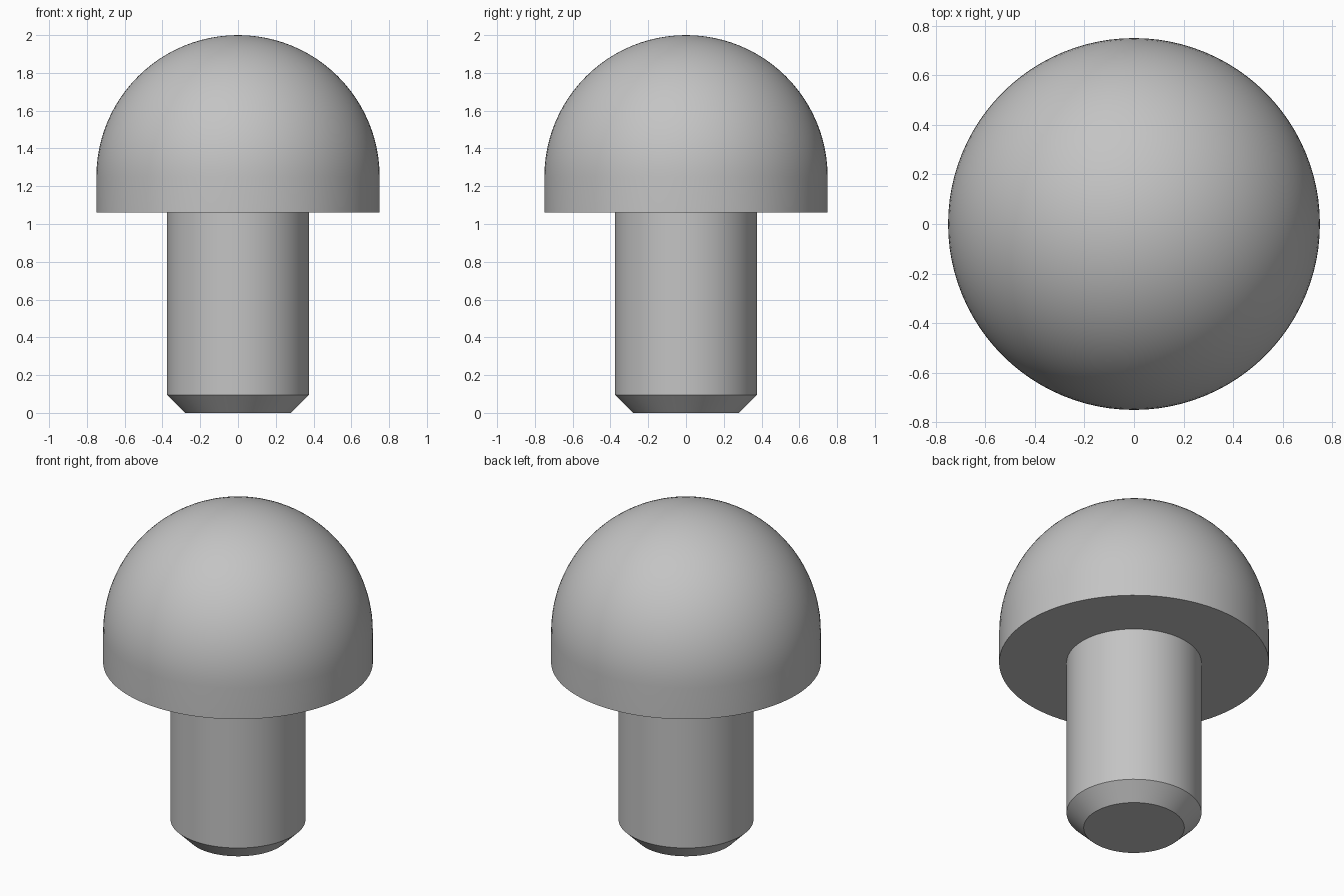
import bpy
import bmesh
from math import sin, cos, pi

SEGMENTS = 96
DOME_STEPS = 24
HEAD_R, SHANK_R, CHAMFER = 0.75, 0.375, 0.095
HEAD_BOTTOM, DOME_BASE = 1.06, 1.25

cube = bpy.data.objects.get("Cube")
if cube:
    bpy.data.objects.remove(cube, do_unlink=True)

# Plain grey metal
grey = bpy.data.materials.new("grey_metal")
grey.use_nodes = True
colour = (0.55, 0.55, 0.55, 1)
grey.diffuse_color = colour
grey.node_tree.nodes["Principled BSDF"].inputs["Base Color"].default_value = colour


def lathe(name, profile, material):
    """Revolve (radius, height) points around z; both ends sit on the axis."""
    bm = bmesh.new()
    verts = [bm.verts.new((r, 0, z)) for r, z in profile]
    edges = [bm.edges.new(pair) for pair in zip(verts, verts[1:])]
    bmesh.ops.spin(bm, geom=verts + edges, cent=(0, 0, 0), axis=(0, 0, 1),
                   angle=2 * pi, steps=SEGMENTS, use_duplicate=False)
    bmesh.ops.remove_doubles(bm, verts=bm.verts, dist=0.0001)
    bmesh.ops.recalc_face_normals(bm, faces=bm.faces)
    mesh = bpy.data.meshes.new(name)
    bm.to_mesh(mesh)
    bm.free()
    mesh.materials.append(material)
    obj = bpy.data.objects.new(name, mesh)
    bpy.context.collection.objects.link(obj)
    bpy.ops.object.select_all(action='DESELECT')
    obj.select_set(True)
    bpy.context.view_layer.objects.active = obj
    bpy.ops.object.shade_smooth_by_angle(angle=pi / 6)
    return obj


# Chamfered shank and the flat underside and rim of the head
profile = [(0, 0), (SHANK_R - CHAMFER, 0), (SHANK_R, CHAMFER),
           (SHANK_R, HEAD_BOTTOM), (HEAD_R, HEAD_BOTTOM)]

# Hemispherical dome on top of the rim
for i in range(DOME_STEPS):
    a = pi / 2 * i / DOME_STEPS
    profile.append((HEAD_R * cos(a), DOME_BASE + HEAD_R * sin(a)))
profile.append((0, DOME_BASE + HEAD_R))

lathe("domed_pin", profile, grey)
